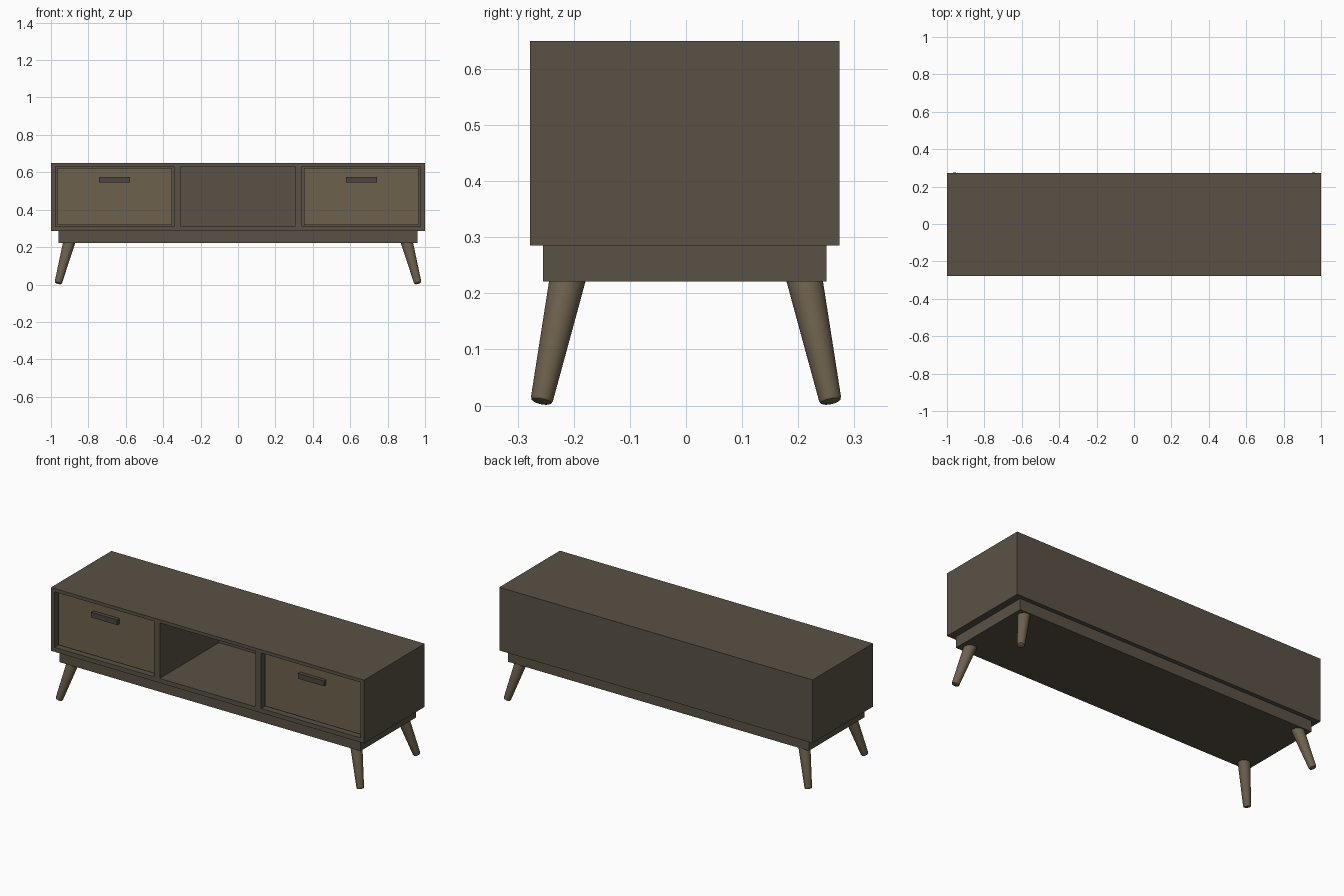
import bpy, bmesh
from mathutils import Vector

if "Cube" in bpy.data.objects:
    bpy.data.objects.remove(bpy.data.objects["Cube"])


def material(name, rgb):
    m = bpy.data.materials.new(name)
    m.diffuse_color = (*rgb, 1)
    m.use_nodes = True
    m.node_tree.nodes["Principled BSDF"].inputs["Base Color"].default_value = m.diffuse_color
    return m


DARK = material("dark_wood", (0.10, 0.083, 0.06))
LIGHT = material("light_wood", (0.155, 0.12, 0.075))
GRIP = material("grip_wood", (0.078, 0.06, 0.05))


def new_object(name, bm, mat):
    mesh = bpy.data.meshes.new(name)
    bm.to_mesh(mesh)
    bm.free()
    mesh.materials.append(mat)
    ob = bpy.data.objects.new(name, mesh)
    bpy.context.collection.objects.link(ob)
    return ob


def box(name, x, y, z, mat):
    bm = bmesh.new()
    bmesh.ops.create_cube(bm, size=1)
    for v in bm.verts:
        v.co = [r[0] if c < 0 else r[1] for c, r in zip(v.co, (x, y, z))]
    return new_object(name, bm, mat)


FRONT, BACK = -0.278, 0.274
Z_OPEN = (0.311, 0.631)

# Cabinet body with three openings cut from the front
cabinet = box("cabinet", (-1, 1), (FRONT, BACK), (0.285, 0.65), DARK)
openings = {"left": (-0.976, -0.343), "middle": (-0.305, 0.305), "right": (0.343, 0.976)}
for side, x in openings.items():
    cutter = box(side + "_opening_cutter", x, (FRONT - 0.1, BACK - 0.012), Z_OPEN, DARK)
    cutter.hide_render = True
    cutter.display_type = 'WIRE'
    mod = cabinet.modifiers.new(side + "_opening", 'BOOLEAN')
    mod.operation = 'DIFFERENCE'
    mod.solver = 'EXACT'
    mod.object = cutter

# Recessed plinth
box("plinth", (-0.96, 0.96), (-0.255, 0.25), (0.221, 0.285), DARK)

# Drawers with bar handles
for side in ("left", "right"):
    x0, x1 = openings[side]
    box(side + "_drawer", (x0 + 0.01, x1 - 0.01), (FRONT + 0.022, BACK - 0.012),
        (Z_OPEN[0] + 0.008, Z_OPEN[1] - 0.008), LIGHT)
    mid = (x0 + x1) / 2
    box(side + "_handle", (mid - 0.083, mid + 0.083), (FRONT, FRONT + 0.024), (0.546, 0.576), GRIP)


def leg(name, sx, sy):
    # Splayed tapered leg: rings swept along the leaning axis, softened foot
    foot = Vector((0.962 * sx, 0.258 * sy, 0.006))
    top = Vector((0.899 * sx, 0.208 * sy, 0.24))
    axis = top - foot
    turn = axis.to_track_quat('Z', 'Y')
    n = axis.length
    bm = bmesh.new()
    profile = [(0.0145, 0), (0.0182, 0.002), (0.02, 0.007), (0.033, n)]
    edges = []
    for r, h in profile:
        ring = bmesh.ops.create_circle(bm, segments=32, radius=r)["verts"]
        for v in ring:
            v.co = foot + turn @ (v.co + Vector((0, 0, h)))
        edges.append(list({e for v in ring for e in v.link_edges}))
    for a, b in zip(edges, edges[1:]):
        bmesh.ops.bridge_loops(bm, edges=a + b)
    bmesh.ops.holes_fill(bm, edges=edges[0] + edges[-1])
    bmesh.ops.recalc_face_normals(bm, faces=bm.faces)
    ob = new_object(name, bm, LIGHT)
    bpy.ops.object.select_all(action='DESELECT')
    ob.select_set(True)
    bpy.context.view_layer.objects.active = ob
    bpy.ops.object.shade_smooth_by_angle(angle=0.7)


for sx, xn in ((-1, "left"), (1, "right")):
    for sy, yn in ((-1, "front"), (1, "back")):
        leg(f"{yn}_{xn}_leg", sx, sy)
